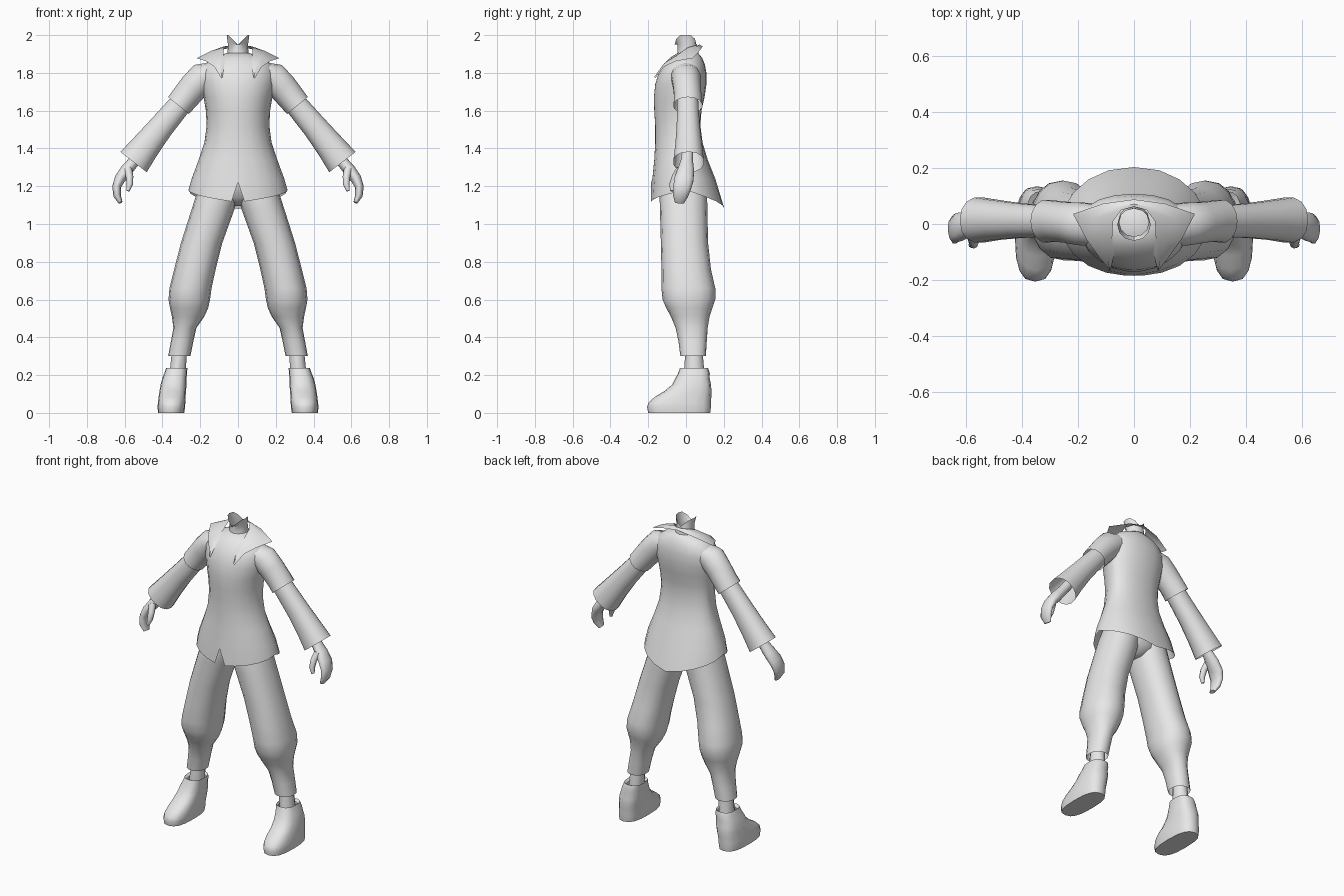
import bpy, bmesh, math
from mathutils import Vector

grey = bpy.data.materials.new("plain grey")
grey.diffuse_color = (0.8, 0.8, 0.8, 1)


def spow(v, p):
    return math.copysign(abs(v) ** p, v)


def finish(bm, name, mirror=False, angle=40):
    """Turn a bmesh into a smooth shaded object, optionally mirrored in x."""
    bmesh.ops.recalc_face_normals(bm, faces=bm.faces)
    me = bpy.data.meshes.new(name)
    bm.to_mesh(me)
    bm.free()
    me.materials.append(grey)
    ob = bpy.data.objects.new(name, me)
    bpy.context.collection.objects.link(ob)
    bpy.ops.object.select_all(action='DESELECT')
    bpy.context.view_layer.objects.active = ob
    ob.select_set(True)
    bpy.ops.object.shade_smooth_by_angle(angle=math.radians(angle))
    if mirror:
        ob.modifiers.new("mirror", 'MIRROR')
    return ob


def loft(name, rings, mirror=False, start=False, end=False, angle=40, closed=True):
    """Skin a list of point rings with quads; cap either end if asked."""
    bm = bmesh.new()
    vs = [[bm.verts.new(p) for p in r] for r in rings]
    n = len(vs[0])
    for a, b in zip(vs, vs[1:]):
        for i in range(n if closed else n - 1):
            j = (i + 1) % n
            bm.faces.new((a[i], a[j], b[j], b[i]))
    if start:
        bm.faces.new(vs[0])
    if end:
        bm.faces.new(vs[-1])
    return finish(bm, name, mirror, angle)


def slab(z, x0, x1, y0, y1, n=16, p=0.9):
    """Horizontal rounded ring given by its extents."""
    cx, cy, rx, ry = (x0 + x1) / 2, (y0 + y1) / 2, (x1 - x0) / 2, (y1 - y0) / 2
    ts = [2 * math.pi * i / n for i in range(n)]
    return [Vector((cx + rx * spow(math.sin(t), p), cy - ry * spow(math.cos(t), p), z)) for t in ts]


def tube(path, n=12, p=1.0):
    """Rings along a path of (x, y, z, in-plane radius, depth radius)."""
    pts = [Vector(q[:3]) for q in path]
    rings = []
    for i, q in enumerate(path):
        d = pts[min(i + 1, len(pts) - 1)] - pts[max(i - 1, 0)]
        u = Vector((-d.z, 0, d.x)).normalized()
        v = d.cross(u).normalized()
        ts = [2 * math.pi * k / n for k in range(n)]
        rings.append([pts[i] + u * q[3] * spow(math.cos(t), p) + v * q[4] * spow(math.sin(t), p) for t in ts])
    return rings


# Shirt body, measured as height, half width, front and back
half = [0, 6, 20, 36, 54, 72, 90, 108, 126, 144, 162, 180]
degs = half + [360 - a for a in half[-2:0:-1]]


def hem(a):
    """Height of the shirt hem: front slit, raised sides, pointed tail."""
    a = min(a, 360 - a)
    if a == 0:
        return 1.22
    return 1.115 + 0.065 * a / 90 if a <= 90 else 1.18 - 0.10 * (a - 90) / 90


body = [(1.16, .262, -.185, .185), (1.24, .245, -.178, .155), (1.34, .208, -.168, .115),
        (1.43, .178, -.163, .088), (1.52, .166, -.163, .076), (1.60, .170, -.168, .082),
        (1.67, .182, -.170, .098), (1.74, .198, -.163, .108), (1.80, .200, -.145, .108),
        (1.845, .180, -.118, .100), (1.88, .130, -.085, .085), (1.905, .06, -.045, .065)]
rings = []
for k, (z, rx, yf, yb) in enumerate(body):
    ring = []
    for a in degs:
        t = math.radians(a)
        c = math.cos(t)
        y = yf * c if c > 0 else -yb * c
        if k == 0 and c < 0:
            y *= 1 + .1 * c * c
        ring.append(Vector((rx * spow(math.sin(t), .9), y, hem(a) if k == 0 else max(z, hem(a) + .01 * k))))
    rings.append(ring)
loft("shirt_body", rings, end=True, angle=60)

# Neck, open at the top with raised sides
neck = [slab(1.84, -.065, .065, -.06, .075, 12, 1), slab(1.91, -.055, .055, -.045, .065, 12, 1),
        slab(1.95, -.053, .053, -.045, .058, 12, 1), slab(1.98, -.06, .06, -.06, .055, 12, 1)]
for v in neck[-1]:
    v.z = 1.95 + .05 * min(1, abs(v.x) / .05)
loft("neck", neck)

# Wide open collar: inner, middle and outer border from centre back to front point
inner = [(0, .062, 1.945), (.045, .05, 1.945), (.075, .01, 1.935), (.078, -.05, 1.895), (.07, -.105, 1.855), (.083, -.162, 1.775)]
outer = [(0, .088, 1.94), (.11, .073, 1.918), (.218, .036, 1.878), (.17, -.055, 1.862), (.125, -.118, 1.832), (.088, -.164, 1.77)]
inner, outer = [[Vector(p) for p in r] for r in (inner, outer)]
middle = [(a + b) / 2 + Vector((0, -.004, .008)) for a, b in zip(inner, outer)]
loft("collar", [inner, middle, outer], mirror=True, closed=False)

# Short outer sleeve
loft("short_sleeve", tube([(.13, -.005, 1.80, .06, .075), (.185, 0, 1.775, .082, .078),
                           (.235, .005, 1.725, .078, .074), (.28, .01, 1.67, .074, .074),
                           (.315, .01, 1.627, .071, .078)], 14), mirror=True)

# Long flared inner sleeve
loft("long_sleeve", tube([(.25, .008, 1.70, .055, .055), (.33, .01, 1.605, .062, .058),
                          (.41, .012, 1.51, .067, .063), (.49, .014, 1.41, .077, .072),
                          (.553, .014, 1.328, .088, .082)], 14, .9), mirror=True)

# Hand: curled palm and fingers, plus a thumb
loft("hand", tube([(.50, .01, 1.40, .03, .03), (.548, .005, 1.335, .03, .033), (.59, 0, 1.285, .033, .045),
                   (.625, -.01, 1.24, .029, .053), (.643, -.02, 1.195, .023, .05),
                   (.64, -.03, 1.15, .02, .042), (.622, -.035, 1.113, .011, .025)], 10),
     mirror=True, end=True, angle=60)
loft("thumb", tube([(.583, -.03, 1.29, .022, .022), (.574, -.055, 1.25, .02, .02),
                    (.573, -.07, 1.21, .017, .018), (.583, -.075, 1.175, .009, .01)], 8),
     mirror=True, start=True, end=True, angle=60)

# Trouser seat, hidden under the shirt
loft("trouser_seat", [slab(1.095, -.03, .03, -.05, .05), slab(1.14, -.12, .12, -.11, .10),
                      slab(1.22, -.19, .19, -.135, .11), slab(1.32, -.17, .17, -.13, .09)],
     start=True, end=True, angle=60)

# Baggy trouser leg gathered below the knee
leg = [(1.24, .0, .19, -.13, .11), (1.15, .0, .222, -.14, .112), (1.08, .018, .245, -.138, .113),
       (.90, .083, .302, -.133, .117), (.76, .118, .338, -.13, .132), (.66, .14, .363, -.13, .155),
       (.60, .148, .368, -.124, .155), (.555, .158, .36, -.105, .14), (.51, .178, .35, -.08, .125),
       (.45, .22, .342, -.055, .115), (.38, .236, .355, -.04, .11), (.30, .252, .37, -.03, .105)]
loft("trouser_leg", [slab(*r) for r in leg], mirror=True, start=True, angle=60)

# Bare ankle
loft("ankle", [slab(.40, .265, .345, .0, .085, 10, 1), slab(.30, .27, .355, -.005, .09, 10, 1),
               slab(.20, .275, .365, -.012, .098, 10, 1)], mirror=True)

# Ankle-high shoe with a low rounded toe
shoe = [(0, .285, .423, -.2, .128), (.03, .28, .426, -.206, .132), (.055, .279, .424, -.198, .132),
        (.085, .277, .42, -.165, .134), (.115, .276, .416, -.115, .135), (.15, .272, .41, -.073, .132),
        (.185, .272, .4, -.055, .125), (.21, .27, .39, -.042, .126), (.237, .268, .381, -.032, .117),
        (.225, .276, .366, -.012, .1)]
loft("shoe", [slab(*r, 16, .75) for r in shoe], mirror=True, start=True, angle=50)
